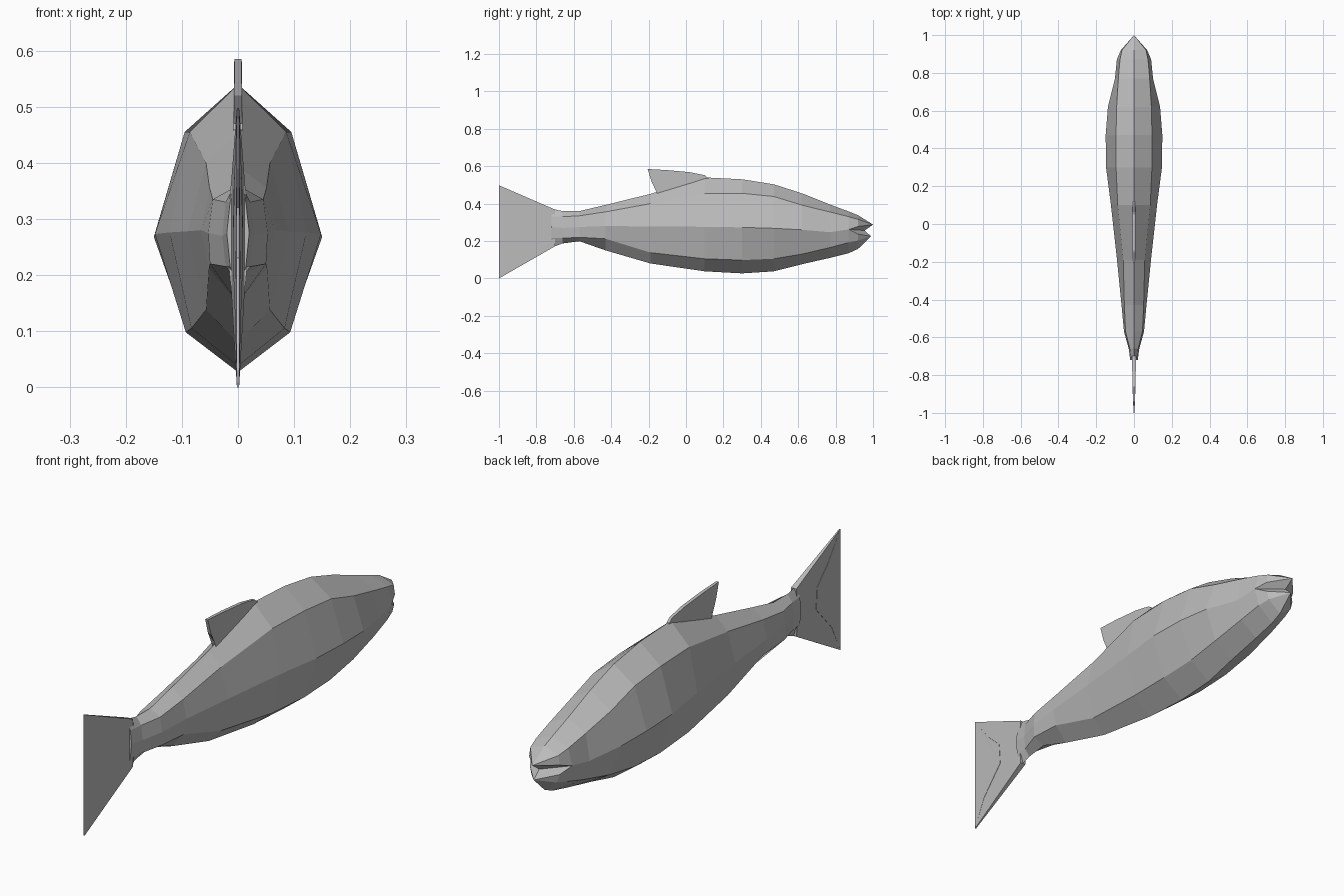
import bpy
import bmesh
from mathutils import Matrix

cube = bpy.data.objects.get("Cube")
if cube:
    bpy.data.objects.remove(cube, do_unlink=True)

grey = bpy.data.materials.new("fish grey")
grey.use_nodes = True
colour = (0.5, 0.5, 0.5, 1.0)
grey.diffuse_color = colour
grey.node_tree.nodes["Principled BSDF"].inputs["Base Color"].default_value = colour


def finish(bm, name):
    """Mirror the +x half across x = 0 and make a flat-shaded object."""
    bmesh.ops.mirror(bm, geom=bm.verts[:] + bm.edges[:] + bm.faces[:],
                     matrix=Matrix.Identity(4), merge_dist=0.0005, axis='X')
    bmesh.ops.remove_doubles(bm, verts=bm.verts[:], dist=0.0005)
    bmesh.ops.recalc_face_normals(bm, faces=bm.faces[:])
    mesh = bpy.data.meshes.new(name)
    bm.to_mesh(mesh)
    bm.free()
    mesh.materials.append(grey)
    obj = bpy.data.objects.new(name, mesh)
    bpy.context.collection.objects.link(obj)
    return obj


def plate(name, outline):
    """Thin fin from outline points (y, z, half thickness)."""
    bm = bmesh.new()
    side = [bm.verts.new((w, y, z)) for y, z, w in outline]
    mid = [bm.verts.new((0, y, z)) for y, z, w in outline]
    n = len(outline)
    for i in range(n):
        j = (i + 1) % n
        bm.faces.new((side[i], side[j], mid[j], mid[i]))
    face = bm.faces.new(side)
    bmesh.ops.triangulate(bm, faces=[face])
    return finish(bm, name)


# Body rings: y, back z, upper (x, z), flank (x, z), lower (x, z), belly z
rings = [
    (-0.72, 0.373, (0.014, 0.330), (0.020, 0.275), (0.014, 0.215), 0.165),
    (-0.66, 0.360, (0.022, 0.330), (0.028, 0.270), (0.022, 0.215), 0.187),
    (-0.57, 0.360, (0.045, 0.335), (0.053, 0.275), (0.050, 0.220), 0.199),
    (-0.43, 0.393, (0.051, 0.356), (0.066, 0.280), (0.052, 0.212), 0.150),
    (-0.19, 0.452, (0.057, 0.400), (0.090, 0.278), (0.057, 0.138), 0.080),
    (0.10, 0.540, (0.086, 0.455), (0.122, 0.276), (0.083, 0.105), 0.038),
    (0.30, 0.530, (0.095, 0.455), (0.148, 0.273), (0.093, 0.098), 0.027),
    (0.47, 0.503, (0.095, 0.438), (0.150, 0.268), (0.092, 0.105), 0.038),
    (0.62, 0.455, (0.092, 0.392), (0.138, 0.260), (0.090, 0.130), 0.076),
    (0.77, 0.395, (0.083, 0.355), (0.101, 0.247), (0.080, 0.165), 0.110),
    (0.87, 0.358, (0.074, 0.330), (0.091, 0.262), (0.070, 0.192), 0.135),
]
bm = bmesh.new()
loops = []
for y, back, up, flank, low, belly in rings:
    loops.append([bm.verts.new((x, y, z)) for x, z in
                  ((0, back), up, flank, low, (0, belly))])
for a, b in zip(loops, loops[1:]):
    for i in range(4):
        bm.faces.new((a[i], a[i + 1], b[i + 1], b[i]))
bm.faces.new(loops[0])

# Open mouth: upper and lower jaw meet at the mouth corner
top, upper, corner, lower, belly = loops[-1]
throat = bm.verts.new((0, 0.955, 0.256))


def jaw(ridge, side, points):
    crown, cheek, lip, tip = [bm.verts.new(p) for p in points]
    bm.faces.new((ridge, side, cheek, crown))
    bm.faces.new((side, corner, lip, cheek))
    bm.faces.new((crown, cheek, tip))
    bm.faces.new((cheek, lip, tip))
    bm.faces.new((corner, throat, tip, lip))


jaw(top, upper, [(0, 0.92, 0.338), (0.064, 0.92, 0.316),
                 (0.070, 0.92, 0.278), (0, 1.0, 0.288)])
jaw(belly, lower, [(0, 0.92, 0.158), (0.058, 0.92, 0.203),
                   (0.068, 0.918, 0.238), (0, 0.99, 0.225)])
finish(bm, "body")

# Forked tail, thick at the root and sharp at the tips
plate("tail_fin", [
    (-0.70, 0.368, 0.012), (-1.0, 0.498, 0.002), (-0.915, 0.39, 0.006),
    (-0.84, 0.32, 0.009), (-0.834, 0.23, 0.009), (-0.94, 0.117, 0.005),
    (-1.0, 0.0, 0.002), (-0.70, 0.172, 0.012), (-0.70, 0.27, 0.022)])

# Swept-back dorsal fin, sunk into the back
plate("dorsal_fin", [
    (0.12, 0.535, 0.006), (0.10, 0.552, 0.006), (0.02, 0.568, 0.007),
    (-0.10, 0.579, 0.007), (-0.205, 0.585, 0.006), (-0.185, 0.52, 0.007),
    (-0.145, 0.47, 0.008), (-0.15, 0.445, 0.008), (0.05, 0.50, 0.008)])
